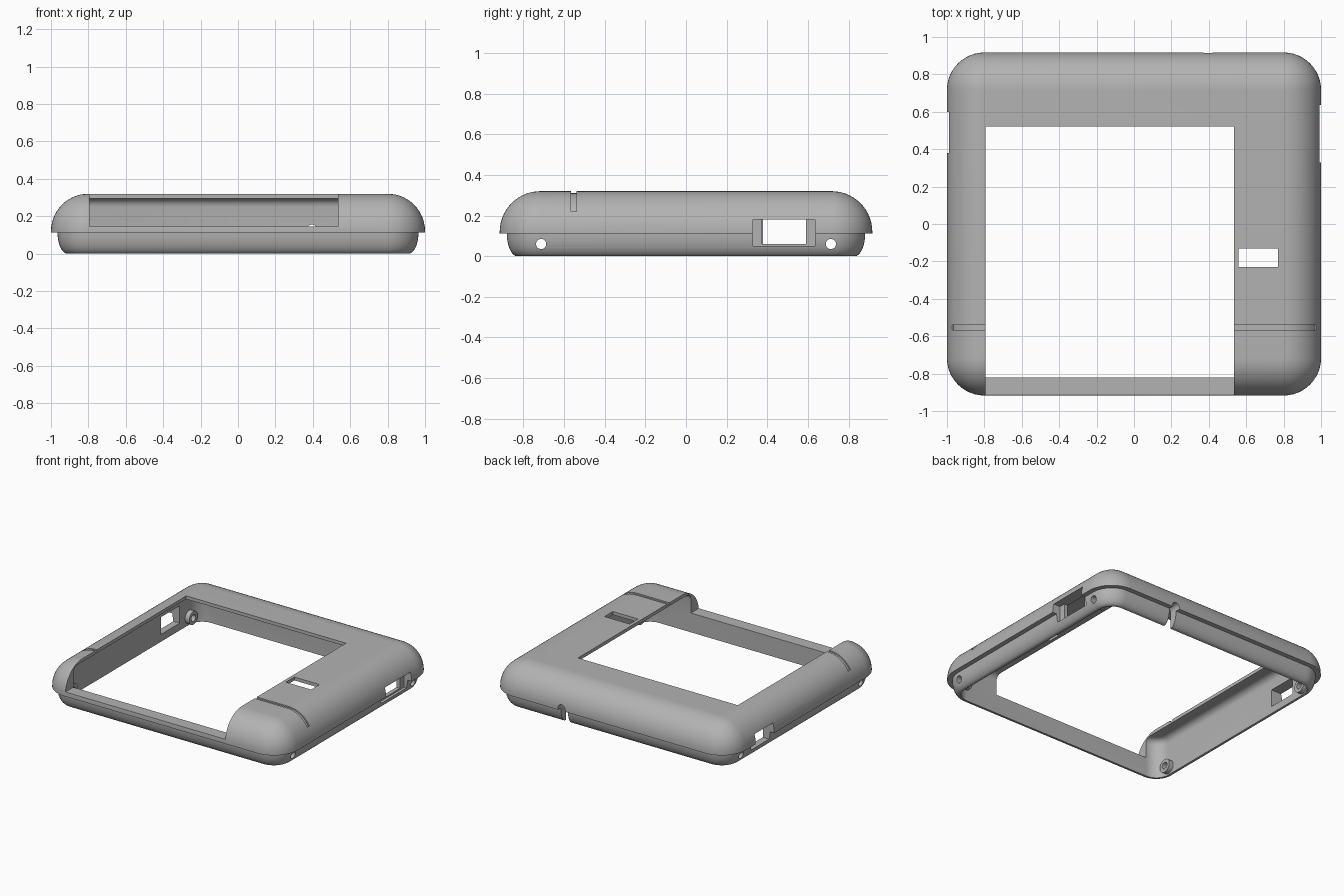
import bpy, bmesh
from math import sin, cos, pi, radians
from mathutils import Matrix

if "Cube" in bpy.data.objects:
    bpy.data.objects.remove(bpy.data.objects["Cube"])

HALF_X, HALF_Y, CORNER = 1.0, 0.917, 0.2
WALL = 0.095

grey = bpy.data.materials.new("plain_grey")
grey.use_nodes = True
colour = (0.45, 0.45, 0.45, 1)
grey.diffuse_color = colour
grey.node_tree.nodes["Principled BSDF"].inputs["Base Color"].default_value = colour


def finish(bm, name):
    bmesh.ops.recalc_face_normals(bm, faces=bm.faces)
    mesh = bpy.data.meshes.new(name)
    bm.to_mesh(mesh)
    bm.free()
    mesh.materials.append(grey)
    ob = bpy.data.objects.new(name, mesh)
    bpy.context.collection.objects.link(ob)
    return ob


def loft(name, profile):
    """Stack rounded rectangles, each given as (inset, height)."""
    bm = bmesh.new()
    rings = []
    for inset, z in profile:
        r = max(CORNER - inset, 0.003)
        cx, cy = HALF_X - inset - r, HALF_Y - inset - r
        ring = []
        for k, (sx, sy) in enumerate([(1, 1), (-1, 1), (-1, -1), (1, -1)]):
            for s in range(13):
                a = (k + s / 12) * pi / 2
                ring.append(bm.verts.new((sx * cx + r * cos(a), sy * cy + r * sin(a), z)))
        rings.append(ring)
    for low, high in zip(rings, rings[1:]):
        n = len(low)
        for i in range(n):
            j = (i + 1) % n
            bm.faces.new((low[i], low[j], high[j], high[i]))
    bm.faces.new(rings[0])
    bm.faces.new(rings[-1])
    return finish(bm, name)


def box(name, x, y, z):
    bm = bmesh.new()
    bmesh.ops.create_cube(bm, size=1)
    for v in bm.verts:
        for i, (a, b) in enumerate((x, y, z)):
            v.co[i] = a if v.co[i] < 0 else b
    return finish(bm, name)


def rod(name, centre, radius, length, axis, segments=32):
    bm = bmesh.new()
    turn = Matrix.Rotation(pi / 2, 4, "Y" if axis == "X" else "X")
    bmesh.ops.create_cone(bm, cap_ends=True, segments=segments, radius1=radius,
                          radius2=radius, depth=length,
                          matrix=Matrix.Translation(centre) @ turn)
    return finish(bm, name)


def extrude_y(name, points, y0, y1):
    bm = bmesh.new()
    face = bm.faces.new([bm.verts.new((x, y0, z)) for x, z in points])
    new = bmesh.ops.extrude_face_region(bm, geom=[face])["geom"]
    verts = [g for g in new if isinstance(g, bmesh.types.BMVert)]
    bmesh.ops.translate(bm, verts=verts, vec=(0, y1 - y0, 0))
    return finish(bm, name)


def combine(target, tool, operation="DIFFERENCE"):
    tool.hide_render = True
    mod = target.modifiers.new("combine", "BOOLEAN")
    mod.operation, mod.solver, mod.object = operation, "EXACT", tool
    bpy.context.view_layer.objects.active = target
    bpy.ops.object.modifier_apply(modifier=mod.name)
    bpy.data.objects.remove(tool)


# Outer body: tucked-in base, small lip, rounded shoulder
profile = []
for i in range(8, -1, -1):
    a = radians(80) * i / 8
    profile.append((0.035 + 0.055 * (1 - cos(a)), 0.112 * (1 - sin(a) / sin(radians(80)))))
profile.append((0, 0.112))
for i in range(15):
    a = pi / 2 * i / 14
    profile.append((0.2 * (1 - cos(a)), 0.12 + 0.2 * sin(a)))
shell = loft("case_shell", profile)

# Hollow interior, open underneath, filleted below the top plate
hollow = [(WALL, -0.1)]
for i in range(6):
    a = pi / 2 * i / 5
    hollow.append((WALL + 0.045 * (1 - cos(a)), 0.25 + 0.045 * sin(a)))
combine(shell, loft("hollow_cutter", hollow))

# Display opening, running out through the front, and the slot beside it
combine(shell, box("window_cutter", (-0.795, 0.535), (-2, 0.52), (0.145, 1)))
combine(shell, box("slot_cutter", (0.56, 0.77), (-0.23, -0.13), (0.2, 1)))

# Side ports: recessed on the left, plain on the right
combine(shell, box("port_recess_cutter", (0.935, 1.2), (0.33, 0.635), (0.05, 0.18)))
combine(shell, box("port_cutter", (0.8, 1.2), (0.375, 0.59), (0.06, 0.18)))
combine(shell, box("side_port_cutter", (-1.2, -0.8), (0.38, 0.6), (0.055, 0.185)))

for side in (-1, 1):
    # Screw bosses and holes
    for y in (-0.713, 0.713):
        combine(shell, rod("boss", (side * 0.895, y, 0.06), 0.05, 0.05, "X"), "UNION")
        combine(shell, rod("screw_hole", (side * 0.95, y, 0.06), 0.025, 0.4, "X"))
    # Shallow groove over the shoulder
    angles = [radians(30 + 6 * i) for i in range(11)]
    outer = [(0.8 + 0.24 * cos(a), 0.12 + 0.24 * sin(a)) for a in angles]
    inner = [(0.8 + 0.19 * cos(a), 0.12 + 0.19 * sin(a)) for a in reversed(angles)]
    outline = outer + [(0.5, 0.36), (0.5, 0.31)] + inner
    combine(shell, extrude_y("groove_cutter", [(side * x, z) for x, z in outline],
                             -0.566, -0.54))

# Cable notch in the back wall
combine(shell, rod("notch_round_cutter", (0.395, 0.87, 0.125), 0.03, 0.3, "Y"))
combine(shell, box("notch_cutter", (0.366, 0.424), (0.72, 1.1), (-0.1, 0.125)))

# Smooth curves, crisp edges
bpy.ops.object.select_all(action="DESELECT")
shell.select_set(True)
bpy.context.view_layer.objects.active = shell
bpy.ops.object.shade_smooth_by_angle(angle=radians(30))
